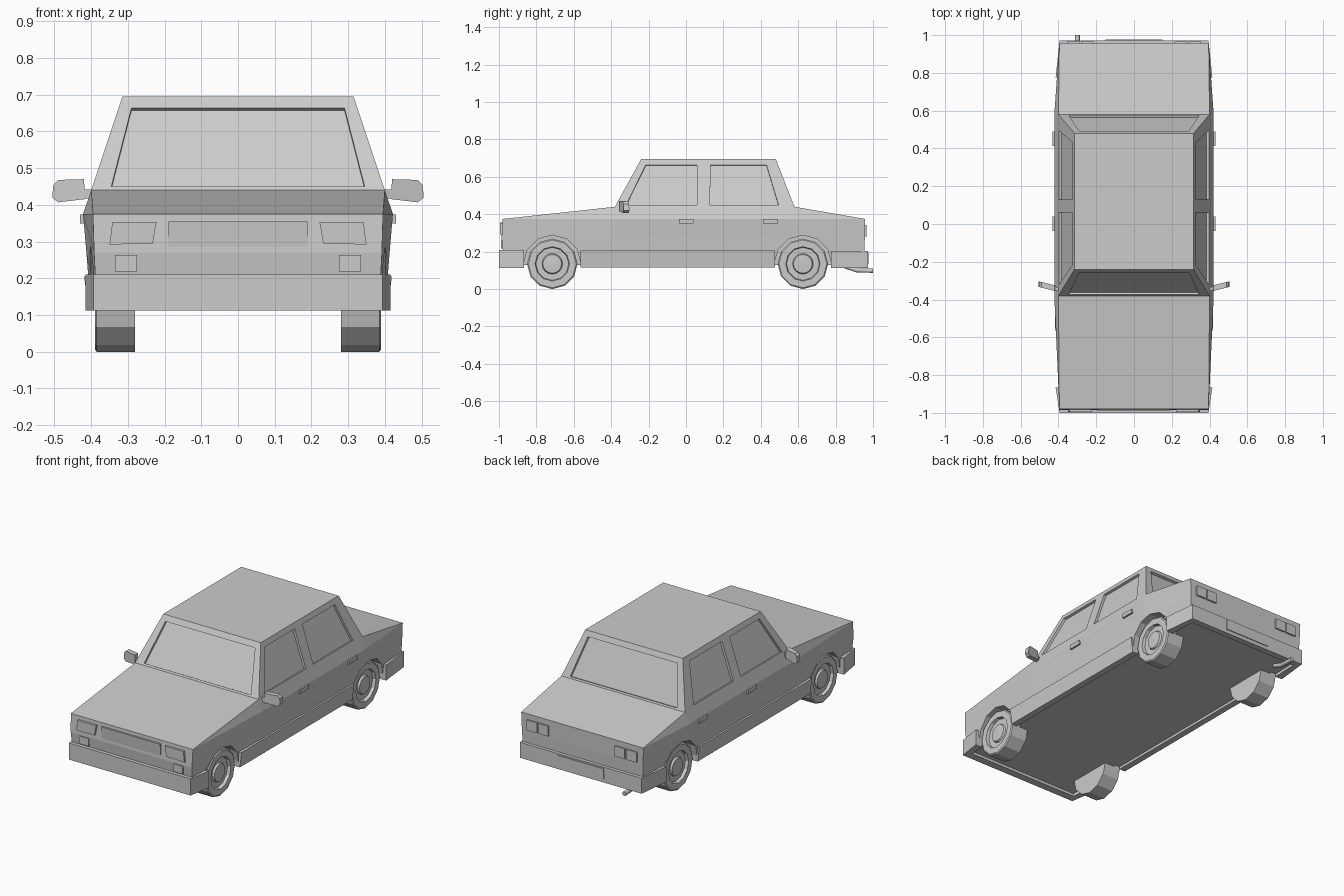
import bpy, bmesh, math
from mathutils import Vector

if "Cube" in bpy.data.objects:
    bpy.data.objects.remove(bpy.data.objects["Cube"], do_unlink=True)

grey = bpy.data.materials.new("plain grey")
grey.use_nodes = True
GREY = (0.6, 0.6, 0.6, 1)
grey.diffuse_color = GREY
grey.node_tree.nodes["Principled BSDF"].inputs["Base Color"].default_value = GREY


def finish(name, bm, mirror=False):
    bmesh.ops.remove_doubles(bm, verts=bm.verts, dist=0.0005)
    bmesh.ops.recalc_face_normals(bm, faces=bm.faces)
    mesh = bpy.data.meshes.new(name)
    bm.to_mesh(mesh)
    bm.free()
    mesh.materials.append(grey)
    ob = bpy.data.objects.new(name, mesh)
    bpy.context.collection.objects.link(ob)
    if mirror:
        ob.modifiers.new("mirror", "MIRROR")
    return ob


def add_prism(bm, pts, axis, lo, hi):
    """Extrude a 2D outline along one axis."""
    place = {"x": lambda a, b, d: (d, a, b),
             "y": lambda a, b, d: (a, d, b),
             "z": lambda a, b, d: (a, b, d)}[axis]
    rings = [[bm.verts.new(place(a, b, d)) for a, b in pts] for d in (lo, hi)]
    n = len(pts)
    for ring in rings:
        bm.faces.new(ring)
    for i in range(n):
        j = (i + 1) % n
        bm.faces.new((rings[0][i], rings[0][j], rings[1][j], rings[1][i]))


def prism(name, pts, axis, lo, hi, mirror=False):
    bm = bmesh.new()
    add_prism(bm, pts, axis, lo, hi)
    return finish(name, bm, mirror)


def rect(a0, a1, b0, b1):
    return [(a0, b0), (a1, b0), (a1, b1), (a0, b1)]


def lathe(name, profile, y, z, sides, mirror=True):
    """Turn an (x, radius) profile about a crosswise axle."""
    bm = bmesh.new()
    rings = []
    for x, r in profile:
        angles = [2 * math.pi * i / sides for i in range(sides)]
        rings.append([bm.verts.new((x, y + r * math.sin(a), z - r * math.cos(a)))
                      for a in angles])
    for p, q in zip(rings, rings[1:]):
        for i in range(sides):
            j = (i + 1) % sides
            bm.faces.new((p[i], p[j], q[j], q[i]))
    bm.faces.new(rings[0])
    bm.faces.new(rings[-1])
    return finish(name, bm, mirror)


# Lower body: lofted sections, each row is (half width, y, z)
stations = [
    [(.385, -.97, .13), (.392, -.986, .27), (.395, -.98, .375), (.395, -.98, .375)],
    [(.402, -.38, .13), (.413, -.38, .27), (.422, -.38, .375), (.40, -.38, .44)],
    [(.402, .58, .13), (.413, .58, .27), (.422, .58, .375), (.40, .58, .44)],
    [(.385, .95, .13), (.392, .956, .27), (.395, .958, .375), (.395, .958, .375)],
]
bm = bmesh.new()
grid = []
for rows in stations:
    right = [bm.verts.new((-x, y, z)) for x, y, z in rows]
    left = [bm.verts.new(p) for p in rows]
    grid.append(right + left[::-1])
for a, b in zip(grid, grid[1:]):
    for i in range(8):
        j = (i + 1) % 8
        bm.faces.new((a[i], a[j], b[j], b[i]))
for ring in (grid[0], grid[-1]):
    for i in range(3):
        bm.faces.new((ring[i], ring[i + 1], ring[6 - i], ring[7 - i]))
body = finish("lower_body", bm)

# Wheel arches cut into the body sides
AXLES = {"front": -.715, "rear": .625}
WHEEL_Z = .135
for end, y in AXLES.items():
    for side in (-1, 1):
        cutter = lathe("arch_cutter", [(side * .34, .153), (side * .6, .153)],
                       y, WHEEL_Z, 12, False)
        cut = body.modifiers.new("arch", "BOOLEAN")
        cut.object = cutter
        cut.operation = "DIFFERENCE"
        cut.solver = "EXACT"
        bpy.context.view_layer.objects.active = body
        bpy.ops.object.modifier_apply(modifier=cut.name)
        bpy.data.objects.remove(cutter, do_unlink=True)

# Cabin with recessed panes
bm = bmesh.new()
CENTRE = Vector((0, .1, .5))


def window_wall(corners, pane, depth=.014):
    """Quad wall with a sunken pane; pane corners are given as fractions."""
    bl, br, tr, tl = [Vector(c) for c in corners]
    normal = (br - bl).cross(tl - bl).normalized()
    if normal.dot(CENTRE - bl) < 0:
        normal.negate()
    inner = [bl.lerp(br, u).lerp(tl.lerp(tr, u), v) for u, v in pane]
    loops = [[bm.verts.new(p) for p in ring] for ring in
             ((bl, br, tr, tl), inner, [p + normal * depth for p in inner])]
    for a, b in zip(loops, loops[1:]):
        for i in range(4):
            j = (i + 1) % 4
            bm.faces.new((a[i], a[j], b[j], b[i]))
    bm.faces.new(loops[2])


W, T, BELT, ROOF = .40, .315, .44, .695
F0, F1, MID, R1, R0 = -.38, -.24, .095, .48, .58
screen = [(.065, .04), (.935, .04), (.946, .88), (.054, .88)]
for low, high in ((F0, F1), (R0, R1)):
    window_wall([(-W, low, BELT), (W, low, BELT), (T, high, ROOF), (-T, high, ROOF)], screen)
for s in (-1, 1):
    window_wall([(s * W, F0, BELT), (s * W, MID, BELT), (s * T, MID, ROOF), (s * T, F1, ROOF)],
                [(.115, .04), (.925, .04), (.90, .88), (.12, .88)])
    window_wall([(s * W, MID, BELT), (s * W, R0, BELT), (s * T, R1, ROOF), (s * T, MID, ROOF)],
                [(.07, .04), (.83, .04), (.845, .88), (.09, .88)])
roof = [(-T, F1), (T, F1), (T, MID), (T, R1), (-T, R1), (-T, MID)]
bm.faces.new([bm.verts.new((x, y, ROOF)) for x, y in roof])
finish("cabin", bm)

# Sills between the wheels
prism("sill", [(.37, .115), (.408, .115), (.419, .205), (.37, .205)],
      "y", -.565, .475, True)


# Wrap-around bumpers
def bumper(name, tip, end, inner, top):
    half = [(.394, tip), (.415, end), (.37, end), (.365, inner)]
    outline = half + [(-x, y) for x, y in reversed(half)]
    prism(name, outline, "z", .113, top)


bumper("front_bumper", -1.0, -.865, -.955, .21)
bumper("rear_bumper", .972, .775, .935, .203)
prism("front_plate", rect(-.16, .16, .135, .195), "y", -1.0, -.995)
prism("rear_plate", rect(-.15, .15, .135, .195), "y", .965, .977)

# Wheels and hubs
for end, y in AXLES.items():
    lathe(end + "_wheel", [(.28, .135), (.385, .135), (.39, .128), (.39, .092),
                           (.372, .088), (.372, .01)], y, WHEEL_Z, 12)
    lathe(end + "_hub", [(.37, .056), (.383, .05), (.385, .01)], y, WHEEL_Z, 16)

# Front lamps and grille
prism("headlight", [(.232, .295), (.35, .292), (.342, .354), (.222, .354)],
      "y", -.994, -.96, True)
prism("indicator", rect(.275, .335, .218, .263), "y", -.99, -.96, True)
prism("grille", [(-.96, .285), (-.985, .283), (-.991, .355), (-.96, .355)],
      "x", -.19, .19)

# Paired tail lamps
bm = bmesh.new()
for x0, x1 in ((.215, .28), (.288, .355)):
    add_prism(bm, rect(x0, x1, .282, .342), "y", .94, .966)
finish("tail_lamps", bm, True)

# Door handles
for name, y in (("front_handle", -.038), ("rear_handle", .413)):
    prism(name, rect(y, y + .078, .35, .374), "x", .405, .431, True)

# Door mirrors, swept back towards the tip
bm = bmesh.new()
add_prism(bm, [(.42, .47), (.49, .468), (.503, .455), (.506, .42), (.49, .407),
               (.415, .416)], "y", -.352, -.322)
add_prism(bm, rect(.385, .425, .418, .442), "y", -.348, -.328)
for v in bm.verts:
    v.co.y += (v.co.x - .43) * .25
finish("door_mirror", bm, True)

# Exhaust pipe
curve = bpy.data.curves.new("exhaust_pipe", "CURVE")
curve.dimensions = "3D"
curve.bevel_depth = .013
curve.bevel_resolution = 1
curve.use_fill_caps = True
path = curve.splines.new("POLY")
path.points.add(2)
for p, co in zip(path.points, ((-.3, .85, .122), (-.3, .91, .101), (-.3, 1.0, .098))):
    p.co = (*co, 1)
curve.materials.append(grey)
bpy.context.collection.objects.link(bpy.data.objects.new("exhaust_pipe", curve))
